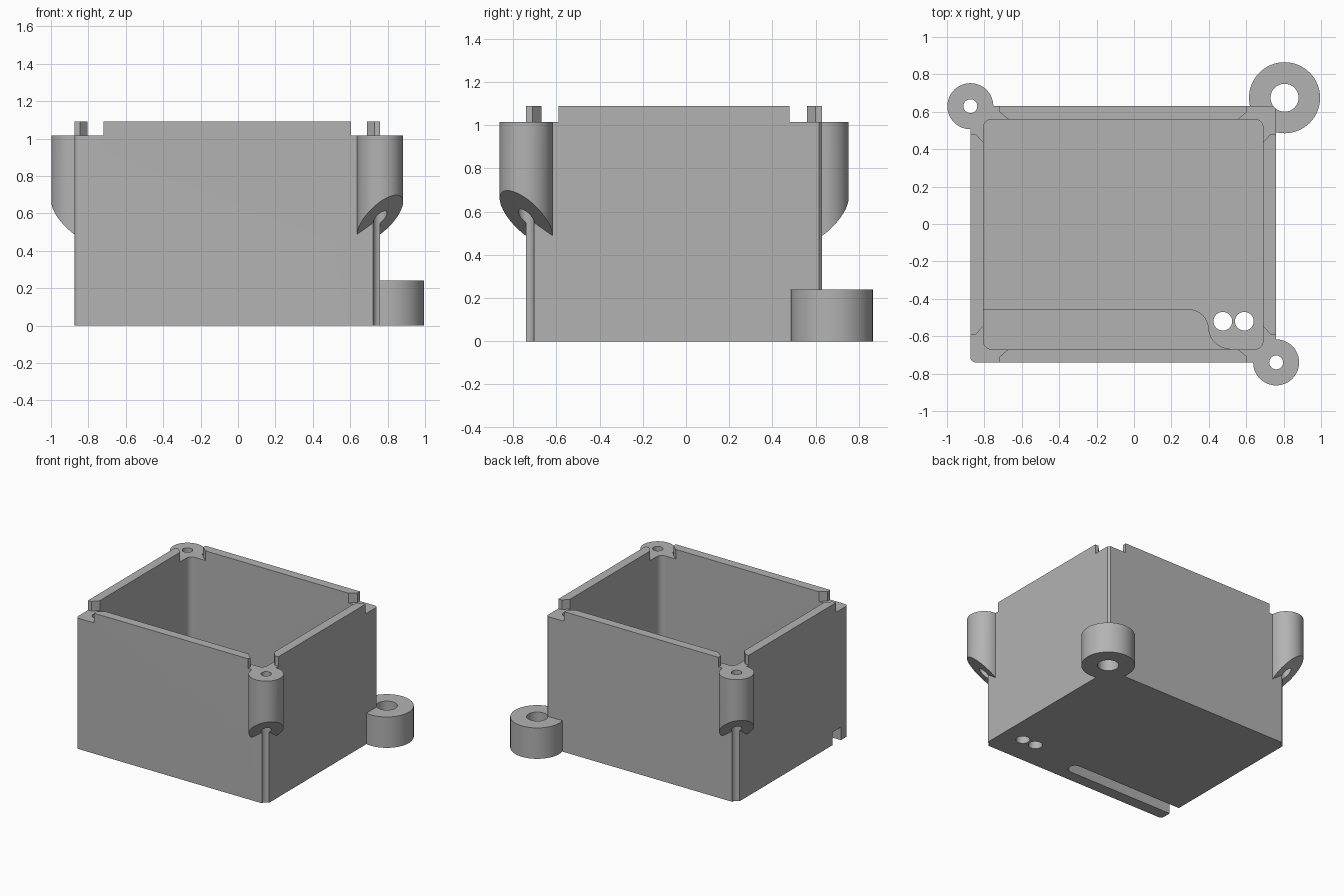
import bpy, bmesh
from math import radians, sin, cos, pi
from mathutils import Vector

if "Cube" in bpy.data.objects:
    bpy.data.objects.remove(bpy.data.objects["Cube"])

grey = bpy.data.materials.new("light_grey")
grey.use_nodes = True
colour = (0.45, 0.45, 0.45, 1)
grey.diffuse_color = colour
grey.node_tree.nodes["Principled BSDF"].inputs["Base Color"].default_value = colour

X0, X1, Y0, Y1 = -0.875, 0.76, -0.74, 0.63   # outer walls
WALL, FLOOR, LEDGE, TOP = 0.07, 0.07, 1.015, 1.09


def arc(cx, cy, r, start, end, n=10):
    angles = [radians(start + (end - start) * i / n) for i in range(n + 1)]
    return [(cx + r * cos(a), cy + r * sin(a)) for a in angles]


def circle(cx, cy, r, n=48):
    return arc(cx, cy, r, 0, 360 - 360 / n, n - 1)


def prism(name, outline, z0, z1):
    """Extrude a flat outline upwards."""
    bm = bmesh.new()
    face = bm.faces.new([bm.verts.new((x, y, z0)) for x, y in outline])
    top = bmesh.ops.extrude_face_region(bm, geom=[face])["geom"]
    verts = [v for v in top if isinstance(v, bmesh.types.BMVert)]
    bmesh.ops.translate(bm, verts=verts, vec=(0, 0, z1 - z0))
    bmesh.ops.recalc_face_normals(bm, faces=bm.faces)
    mesh = bpy.data.meshes.new(name)
    bm.to_mesh(mesh)
    bm.free()
    mesh.materials.append(grey)
    obj = bpy.data.objects.new(name, mesh)
    bpy.context.collection.objects.link(obj)
    return obj


def combine(part, operation):
    """Apply one boolean to the body and discard the tool."""
    mod = body.modifiers.new("combine", "BOOLEAN")
    mod.operation, mod.solver, mod.object = operation, "EXACT", part
    bpy.context.view_layer.objects.active = body
    bpy.ops.object.modifier_apply(modifier=mod.name)
    bpy.data.objects.remove(part)


def slice_below(obj, point, normal):
    bm = bmesh.new()
    bm.from_mesh(obj.data)
    cut = bmesh.ops.bisect_plane(bm, geom=bm.verts[:] + bm.edges[:] + bm.faces[:],
                                 plane_co=point, plane_no=normal, clear_inner=True)
    edges = [e for e in cut["geom_cut"] if isinstance(e, bmesh.types.BMEdge)]
    bmesh.ops.edgeloop_fill(bm, edges=edges)
    bmesh.ops.recalc_face_normals(bm, faces=bm.faces)
    bm.to_mesh(obj.data)
    bm.free()


# Outer shell with one softened corner
r = 0.03
body = prism("enclosure_body", arc(X0 + r, Y0 + r, r, 180, 270) +
             [(X1, Y0), (X1, Y1), (X0, Y1)], 0, TOP)

# Screw bosses with undersides sloping back to the corner
bosses = [(X0, Y1, -1, 1), (X1, Y0, 1, -1)]
for x, y, sx, sy in bosses:
    boss = prism("screw_boss", circle(x, y, 0.123), 0.3, LEDGE + 0.03)
    out = Vector((sx, sy, 0)).normalized()
    slice_below(boss, (x, y, 0.575), Vector((0, 0, 1)) - out)
    combine(boss, "UNION")

# Mounting ring
RING = (0.805, 0.675)
combine(prism("mounting_ring", circle(*RING, 0.19, 64), 0, 0.24), "UNION")

# Cavity with rounded upright corners
r = 0.045
a, b, c, d = X0 + WALL + r, X1 - WALL - r, Y0 + WALL + r, Y1 - WALL - r
cavity = (arc(a, c, r, 180, 270) + arc(b, c, r, 270, 360) +
          arc(b, d, r, 0, 90) + arc(a, d, r, 90, 180))
combine(prism("cavity", cavity, FLOOR, TOP + 0.2), "DIFFERENCE")

# Raised channel cover on the floor, ending in an S-curve
cover = ([(X0 + 0.035, Y0 + 0.035), (X0 + 0.035, -0.455)] +
         arc(0.29, -0.565, 0.11, 90, 0) + arc(0.51, -0.555, 0.11, 180, 270) +
         [(0.51, Y0 + 0.035)])
combine(prism("channel_cover", cover, FLOOR - 0.03, 0.17), "UNION")

# Cable channel beneath it, open on the right side
slot = [(X0 - 0.1, -0.65), (0.04, -0.65)] + arc(0.04, -0.6, 0.05, -90, 90)[1:] + [(X0 - 0.1, -0.55)]
combine(prism("cable_channel", slot, -0.1, 0.1), "DIFFERENCE")

# Rim notches at the four corners
notch = [(-0.2, -0.2), (0.155, -0.2), (0.155, 0.03), (0.215, 0.08), (0.215, 0.205),
         (0.08, 0.205), (0.03, 0.15), (-0.2, 0.15)]
for x, sx in ((X0, 1), (X1, -1)):
    for y, sy in ((Y0, 1), (Y1, -1)):
        outline = [(x + sx * u, y + sy * v) for u, v in notch]
        combine(prism("rim_notch", outline, LEDGE, TOP + 0.2), "DIFFERENCE")

# Through holes: screws, mounting ring, floor cables
holes = [(x, y, 0.037) for x, y, _, _ in bosses]
holes += [(*RING, 0.075), (0.475, -0.52, 0.05), (0.59, -0.52, 0.05)]
for x, y, radius in holes:
    combine(prism("hole", circle(x, y, radius, 32), -0.1, TOP + 0.2), "DIFFERENCE")

bpy.ops.object.select_all(action="DESELECT")
body.select_set(True)
bpy.context.view_layer.objects.active = body
bpy.ops.object.shade_smooth_by_angle(angle=radians(30))
